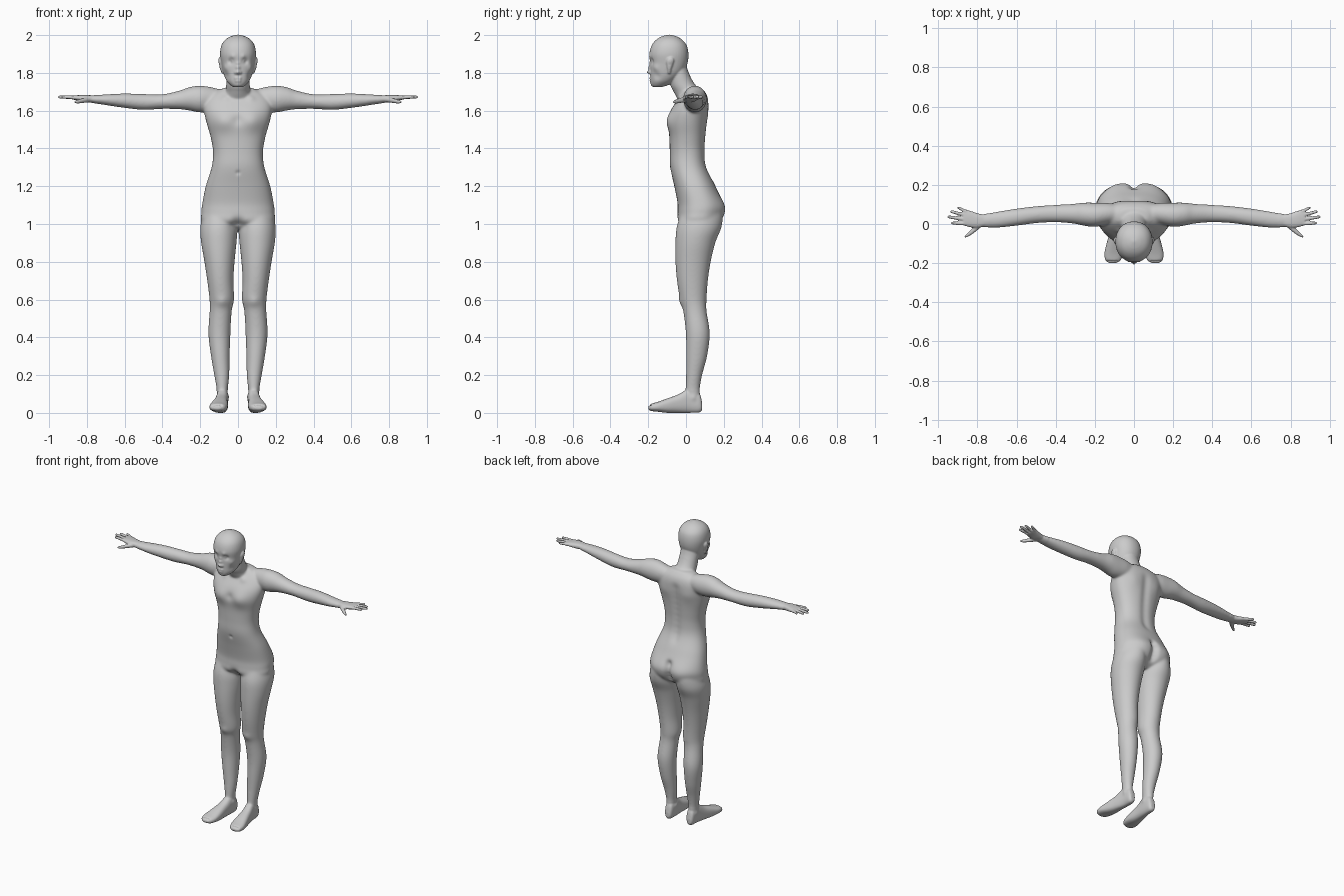
import bpy, bmesh, math
from mathutils import Vector, kdtree

cube = bpy.data.objects.get("Cube")
if cube:
    bpy.data.objects.remove(cube)

MM = 0.001  # all measurements below are in thousandths
AXES = {"x": (0, 1, 2), "y": (1, 0, 2), "z": (2, 0, 1)}


def spline(a, b, c, d, t):
    return 0.5 * (2 * b + (c - a) * t + (2 * a - 5 * b + 4 * c - d) * t * t
                  + (3 * b - a - 3 * c + d) * t ** 3)


def loft(bm, axis, rows, side=1, power=2.0, segments=40, steps=6):
    """Skin rows of (position, low, high, low, high) along an axis."""
    padded = [rows[0]] + list(rows) + [rows[-1]]
    dense = []
    for i in range(len(rows) - 1):
        for s in range(steps):
            dense.append([spline(*values, s / steps) for values in zip(*padded[i:i + 4])])
    dense.append(rows[-1])
    main, first, second = AXES[axis]
    rings = []
    for pos, lo1, hi1, lo2, hi2 in dense:
        ring = []
        for k in range(segments):
            angle = math.tau * k / segments
            point = [0.0, 0.0, 0.0]
            point[main] = pos
            for index, lo, hi, wave in ((first, lo1, hi1, math.cos(angle)),
                                        (second, lo2, hi2, math.sin(angle))):
                bulge = math.copysign(abs(wave) ** (2 / power), wave)
                point[index] = (lo + hi) / 2 + bulge * (hi - lo) / 2
            point[0] *= side
            ring.append(bm.verts.new(Vector(point) * MM))
        rings.append(ring)
    for low, high in zip(rings, rings[1:]):
        for k in range(segments):
            n = (k + 1) % segments
            bm.faces.new((low[k], low[n], high[n], high[k]))
    bm.faces.new(rings[0])
    bm.faces.new(rings[-1])


def symmetric(rows):
    return [(z, -w, w, front, back) for z, w, front, back in rows]


def bake(obj):
    """Apply every modifier on the object."""
    graph = bpy.context.evaluated_depsgraph_get()
    mesh = bpy.data.meshes.new_from_object(obj.evaluated_get(graph))
    obj.modifiers.clear()
    obj.data = mesh


skin = bpy.data.materials.new("grey skin")
skin.use_nodes = True
skin.diffuse_color = (0.6, 0.6, 0.6, 1)
skin.node_tree.nodes["Principled BSDF"].inputs["Base Color"].default_value = skin.diffuse_color

bm = bmesh.new()

# Torso: z, half width, front, back
loft(bm, "z", symmetric([
    (972, 50, 20, 120), (1010, 183, -42, 170), (1060, 194, -45, 192),
    (1110, 189, -45, 194), (1200, 171, -62, 156), (1300, 140, -84, 110),
    (1380, 132, -86, 101), (1460, 145, -88, 105), (1540, 168, -94, 113),
    (1600, 180, -80, 119), (1650, 175, -50, 119), (1690, 140, -22, 107),
    (1722, 70, 0, 80)]), power=2.3)

# Neck
loft(bm, "z", symmetric([
    (1620, 80, -20, 110), (1670, 74, -50, 108), (1700, 66, -66, 90),
    (1740, 62, -84, 47), (1800, 60, -90, 15), (1850, 55, -90, 0)]))

# Head
loft(bm, "z", symmetric([
    (1724, 22, -172, -135), (1735, 40, -182, -95), (1760, 62, -187, -55),
    (1800, 78, -188, -14), (1850, 88, -190, 8), (1900, 95, -194, 13),
    (1945, 88, -182, 4), (1975, 68, -158, -20), (1993, 38, -128, -50),
    (2002, 6, -94, -84)]), power=2.15)

for side in (1, -1):
    # Leg
    loft(bm, "z", [
        (1060, 10, 185, -25, 175), (980, 3, 200, -50, 182), (900, 8, 195, -56, 155),
        (800, 18, 178, -56, 131), (700, 24, 163, -48, 116), (600, 21, 151, -32, 109),
        (540, 33, 150, -15, 109), (420, 40, 157, -1, 126), (300, 44, 143, 0, 112),
        (200, 46, 126, 0, 86), (120, 54, 113, -2, 73), (50, 58, 110, 0, 78)], side)
    # Foot
    loft(bm, "y", [
        (86, 68, 96, 15, 50), (70, 55, 107, 2, 105), (20, 52, 112, 0, 130),
        (-40, 54, 124, 0, 98), (-100, 53, 140, 0, 76), (-150, 56, 151, 6, 58),
        (-185, 68, 146, 10, 48), (-200, 92, 126, 18, 40)], side, power=2.5)
    # Arm
    loft(bm, "x", [
        (60, 20, 90, 1640, 1700), (130, 0, 107, 1600, 1722), (200, -15, 109, 1590, 1732),
        (260, -8, 109, 1601, 1724), (310, 2, 103, 1607, 1706), (400, 9, 98, 1609, 1687),
        (500, 4, 91, 1604, 1688), (600, -9, 79, 1614, 1691), (700, -19, 63, 1629, 1686),
        (785, -14, 47, 1643, 1680)], side)
    # Palm
    loft(bm, "x", [
        (765, -12, 47, 1644, 1681), (800, -20, 55, 1644, 1682),
        (840, -16, 68, 1652, 1682), (872, -7, 70, 1658, 1680)], side, power=2.5)
    # Fingers: base y, tip x, tip y
    for base, reach, tip in ((60, 902, 82), (43, 936, 62), (22, 952, 36), (1, 934, 5)):
        middle = (base + tip) / 2
        loft(bm, "x", [
            (845, base - 9, base + 9, 1657, 1678),
            ((845 + reach) / 2, middle - 9, middle + 9, 1661, 1680),
            (reach - 8, tip - 8, tip + 8, 1664, 1680),
            (reach + 2, tip - 4, tip + 4, 1668, 1676)], side)
    # Thumb
    loft(bm, "x", [
        (780, -15, 25, 1645, 1672), (815, -44, -10, 1641, 1667),
        (848, -65, -43, 1637, 1658), (866, -70, -60, 1640, 1652)], side)
    # Ear
    loft(bm, "z", [
        (1796, 70, 86, -96, -82), (1825, 76, 97, -100, -76), (1858, 82, 104, -104, -65),
        (1876, 82, 103, -98, -66), (1884, 84, 96, -88, -74)], side)

bmesh.ops.recalc_face_normals(bm, faces=bm.faces)
mesh = bpy.data.meshes.new("body")
bm.to_mesh(mesh)
bm.free()
body = bpy.data.objects.new("body", mesh)
bpy.context.collection.objects.link(body)

# Fuse the parts into one skin
fuse = body.modifiers.new("fuse", "REMESH")
fuse.mode = "VOXEL"
fuse.voxel_size = 0.0045
bake(body)

# Blend the joints, keeping hands, feet and face crisp
soft = body.vertex_groups.new(name="soft")
crisp = body.vertex_groups.new(name="crisp")
for v in body.data.vertices:
    x, y, z = abs(v.co.x), v.co.y, v.co.z
    blended = x < 0.74 and z > 0.12 and not (x < 0.12 and z > 1.71 and y < 0.02)
    (soft if blended else crisp).add([v.index], 1, "REPLACE")
for group, rounds in ((soft, 40), (crisp, 3)):
    smooth = body.modifiers.new(group.name, "SMOOTH")
    smooth.vertex_group = group.name
    smooth.iterations = rounds
bake(body)

# Sculpted forms: centre, radius, push; mirrored when off centre
face = [
    (36, -178, 1861, 16, 0, 13, 0), (27, -190, 1887, 13, 0, -4, 0),   # eye socket, brow
    (0, -190, 1805, 11, 0, -22, -2), (0, -190, 1828, 11, 0, -12, 0),  # nose
    (0, -190, 1850, 9, 0, -5, 0), (12, -188, 1801, 8, 2, -7, 0),      # bridge, nostril
    (10, -186, 1772, 8, 0, -7, 0), (8, -186, 1757, 8, 0, -6, 0),      # lips
    (0, -186, 1736, 15, 0, -4, 0), (55, -150, 1785, 20, -4, 4, 0),    # chin, cheek
    (57, -155, 1828, 18, 4, -4, 0), (35, -179, 1861, 9, 0, -6, 0),    # cheekbone, eye
    (92, -85, 1845, 9, -5, 0, 0)]                                     # ear bowl
trunk = [
    (75, -85, 1545, 52, 0, -14, 0), (0, -95, 1550, 26, 0, 7, 0),      # breast, sternum
    (0, -84, 1270, 12, 0, 7, 0), (70, -45, 1670, 22, 0, -6, 4),       # navel, collarbone
    (85, 180, 1060, 75, 0, 18, 0), (90, 115, 1580, 45, 0, 5, 0),      # buttock, blade
    (0, -40, 1000, 32, 0, 22, 0), (85, -25, 590, 28, 0, -6, 0),       # groin, knee
    (58, 30, 85, 16, -5, 0, 0), (112, 40, 80, 16, 4, 0, 0)]           # ankles
trunk += [(0, 108, z, 28, 0, -7, 0) for z in range(1260, 1660, 40)]   # spine
trunk += [(0, 190, z, 24, 0, -17, 0) for z in range(985, 1130, 28)]   # cleft
toes = [(x, -195, 42, 7, 0, 9, -4) for x in (92, 108, 122, 135)]      # toe gaps

for x, y, z, radius, *push in face + trunk + toes:
    verts = body.data.vertices
    tree = kdtree.KDTree(len(verts))
    for v in verts:
        tree.insert(v.co, v.index)
    tree.balance()
    for side in ((1, -1) if x else (1,)):
        centre = Vector((x * side, y, z)) * MM
        shift = Vector((push[0] * side, push[1], push[2])) * MM
        for co, index, distance in tree.find_range(centre, radius * MM * 2.5):
            verts[index].co += shift * math.exp(-(distance / (radius * MM)) ** 2)

polish = body.modifiers.new("polish", "SMOOTH")
polish.iterations = 2
bake(body)

# Rest the soles on the ground and finish the surface
lowest = min(v.co.z for v in body.data.vertices)
for v in body.data.vertices:
    v.co.z -= lowest
body.data.materials.clear()
body.data.materials.append(skin)
body.data.shade_smooth()
